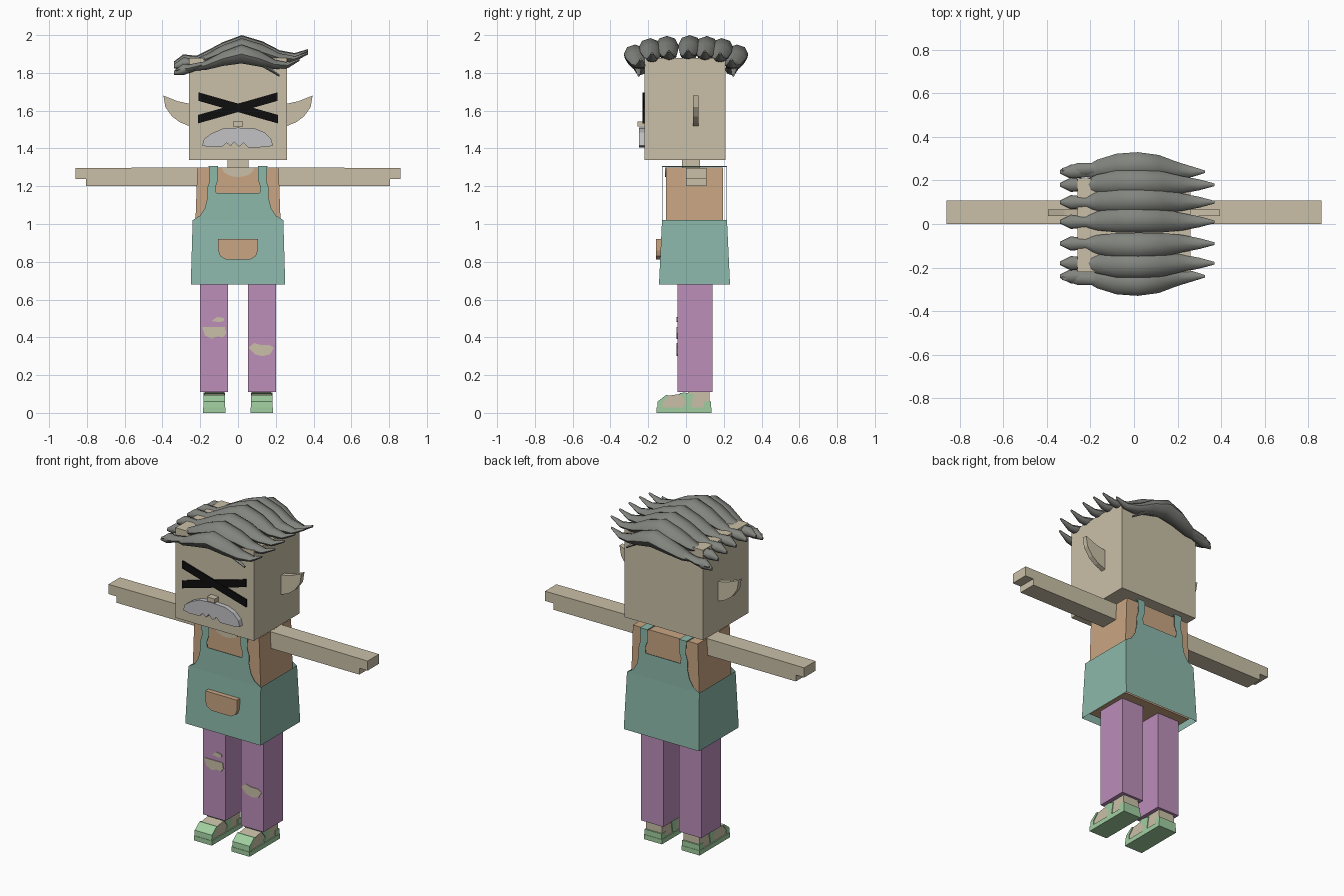
import bpy, bmesh, math
from mathutils import Vector

cube = bpy.data.objects.get("Cube")
if cube:
    bpy.data.objects.remove(cube, do_unlink=True)


def material(name, rgb):
    lin = [((c / 255 + 0.055) / 1.055) ** 2.4 for c in rgb]
    m = bpy.data.materials.new(name)
    m.use_nodes = True
    m.diffuse_color = (*lin, 1)
    m.node_tree.nodes["Principled BSDF"].inputs["Base Color"].default_value = (*lin, 1)
    return m


skin = material("skin", (202, 192, 168))
shirt = material("shirt_orange", (202, 166, 131))
teal = material("apron_teal", (140, 184, 170))
purple = material("trouser_purple", (188, 142, 186))
green = material("sandal_green", (160, 206, 160))
grey = material("hair_grey", (130, 132, 126))
silver = material("moustache_silver", (194, 194, 198))
black = material("eye_black", (14, 14, 14))


def finish(name, bm, mat, closed=True):
    if closed:
        bmesh.ops.recalc_face_normals(bm, faces=bm.faces)
    me = bpy.data.meshes.new(name)
    bm.to_mesh(me)
    bm.free()
    me.materials.append(mat)
    ob = bpy.data.objects.new(name, me)
    bpy.context.collection.objects.link(ob)
    return ob


def loft(name, rings, mat, caps=True):
    """Join rings of equal size into a tube, with optional end caps."""
    bm = bmesh.new()
    vs = [[bm.verts.new(p) for p in r] for r in rings]
    n = len(vs[0])
    for a, b in zip(vs, vs[1:]):
        for i in range(n):
            bm.faces.new((a[i], a[(i + 1) % n], b[(i + 1) % n], b[i]))
    if caps:
        bm.faces.new(vs[0][::-1])
        bm.faces.new(vs[-1])
    return finish(name, bm, mat)


def rect(x0, x1, y0, y1, z):
    return [(x0, y0, z), (x1, y0, z), (x1, y1, z), (x0, y1, z)]


def box(name, x, y, z, mat):
    return loft(name, [rect(*x, *y, z[0]), rect(*x, *y, z[1])], mat)


def plate(name, pts, y, mat):
    """Extrude an x-z outline along y."""
    return loft(name, [[(px, d, pz) for px, pz in pts] for d in y], mat)


def side_prism(name, pts, x, mat):
    """Extrude a y-z outline along x."""
    return loft(name, [[(d, py, pz) for py, pz in pts] for d in x], mat)


def mirrored(pts):
    return pts + [(-x, z) for x, z in reversed(pts)]


# Head, neck and torso
box("head", (-.26, .26), (-.22, .21), (1.34, 1.88), skin)
box("neck", (-.055, .055), (-.02, .075), (1.28, 1.35), skin)
loft("torso", [rect(-.225, .225, -.107, .196, .7),
               rect(-.225, .225, -.107, .196, 1.02),
               rect(-.215, .215, -.107, .196, 1.3)], shirt)
arc = [math.pi * i / 10 for i in range(11)]
plate("neckline", [(.085 * math.cos(a), 1.299 - .05 * math.sin(a)) for a in arc],
      (-.11, -.1), skin)

# Apron skirt, front and back bibs, shoulder straps
loft("apron_skirt", [rect(-.25, .25, -.143, .233, .68),
                     rect(-.24, .24, -.127, .217, 1.02)], teal, caps=False)
bib = [(.24, 1.02), (.2, 1.045), (.175, 1.085), (.162, 1.14), (.163, 1.19),
       (.15, 1.23), (.155, 1.308), (.105, 1.308), (.105, 1.235),
       (.118, 1.2), (.115, 1.165)]
plate("front_bib", mirrored(bib), (-.127, -.125), teal)
plate("back_bib", mirrored(bib), (.215, .217), teal)
pocket = [(.105, .92), (.105, .86), (.095, .83), (.065, .812)]
plate("apron_pocket", mirrored(pocket), (-.16, -.13), shirt)

# Ripped knee patches
rips = {
    "right_knee_rip": [(-.19, .455), (-.07, .455), (-.062, .42), (-.08, .4),
                       (-.11, .405), (-.14, .392), (-.175, .41)],
    "right_thigh_rip": [(-.14, .487), (-.1, .48), (-.075, .487), (-.075, .502),
                        (-.11, .508)],
    "left_knee_rip": [(.055, .345), (.085, .37), (.12, .36), (.165, .36),
                      (.19, .345), (.17, .31), (.13, .3), (.09, .31)],
}
for name, pts in rips.items():
    plate(name, pts, (-.049, -.043), skin)

# Ears, arms, straps, legs and sandals on each side
ear = [(.25, 1.635), (.32, 1.65), (.395, 1.68), (.385, 1.62), (.35, 1.57),
       (.31, 1.54), (.25, 1.515)]
arm = [(.2, 1.2), (.805, 1.2), (.805, 1.238), (.86, 1.238), (.86, 1.296), (.2, 1.3)]
foot = [(.125, .1), (.125, .02), (-.148, .02), (-.145, .055), (-.1, .09), (-.03, .1)]
instep = [(.025, .02), (.04, .1), (-.01, .108), (-.035, .104), (0, .06), (-.02, .02)]
toe_band = [(-.153, .02), (-.15, .06), (-.105, .095), (-.09, .092), (-.125, .055), (-.125, .02)]
for side, s in (("right", -1), ("left", 1)):
    def span(a, b):
        return (s * a, s * b)

    plate(side + "_ear", [(s * x, z) for x, z in ear], (.037, .066), skin)
    plate(side + "_arm", [(s * x, z) for x, z in arm], (0, .108), skin)
    box(side + "_strap", span(.105, .155), (-.127, .217), (1.302, 1.308), teal)
    box(side + "_leg", span(.052, .2), (-.045, .14), (.11, .72), purple)
    box(side + "_ankle", span(.075, .175), (.01, .125), (.03, .12), skin)
    side_prism(side + "_foot", foot, span(.072, .178), skin)
    box(side + "_sole", span(.065, .185), (-.155, .135), (0, .028), green)
    side_prism(side + "_instep_strap", instep, span(.068, .182), green)
    side_prism(side + "_toe_strap", toe_band, span(.068, .182), green)
    box(side + "_heel_strap", span(.068, .182), (.095, .133), (.02, .06), green)

# Crossed eyes
for side, s in (("falling", 1), ("rising", -1)):
    plate(side + "_eye_stroke", [(-.21 * s, 1.697), (.213 * s, 1.577),
                                 (.213 * s, 1.532), (-.21 * s, 1.652)],
          (-.228 - .001 * s, -.219), black)

# Nose and moustache
box("nose", (-.026, .026), (-.258, -.21), (1.517, 1.543), skin)
moustache = [(-.19, 1.415), (-.18, 1.45), (-.14, 1.48), (-.08, 1.505), (0, 1.51),
             (.09, 1.505), (.14, 1.485), (.175, 1.45), (.185, 1.415), (.15, 1.407),
             (.055, 1.405), (.03, 1.43), (.005, 1.408), (-.02, 1.435), (-.04, 1.412),
             (-.06, 1.43), (-.085, 1.408), (-.15, 1.407)]
plate("moustache", moustache, (-.248, -.21), silver)


# Swept hair locks: stations are x, z, half width, half height
def lock(name, stations, y, drop, bulge):
    rings = []
    for x, z, w, h in stations:
        cy = y + math.copysign(bulge, y) * (1 - (x / .22) ** 2 if abs(x) < .22 else 0)
        rings.append([(x, cy + w * math.cos(k * math.pi / 4),
                       z - drop + h * math.sin(k * math.pi / 4)) for k in range(8)])
    ob = loft(name, rings, grey)
    bpy.ops.object.select_all(action='DESELECT')
    ob.select_set(True)
    bpy.context.view_layer.objects.active = ob
    bpy.ops.object.shade_smooth_by_angle(angle=math.radians(50))


strand = [(-.34, 1.85, .008, .01), (-.29, 1.868, .033, .03), (-.22, 1.877, .025, .014),
          (-.17, 1.89, .043, .025), (-.08, 1.925, .057, .038), (.02, 1.95, .06, .05),
          (.13, 1.925, .055, .042), (.22, 1.895, .04, .025), (.3, 1.89, .025, .015),
          (.37, 1.92, .006, .006)]
fringe = [(-.33, 1.815, .006, .006), (-.26, 1.825, .03, .02), (-.16, 1.85, .025, .014),
          (0, 1.868, .03, .014), (.12, 1.85, .025, .014), (.22, 1.785, .006, .006)]
for i, y in enumerate((-.18, -.09, .01, .1, .18)):
    lock(f"hair_lock_{i + 1}", strand, y, .5 * y * y, .01)
for side, s in (("front", -1), ("back", 1)):
    short = [(x * .88 if x > 0 else x, z, w, h) for x, z, w, h in strand]
    lock(side + "_hair_lock", short, s * .24, .05, .03)
    lock(side + "_fringe", fringe, s * .25, 0, .01)
